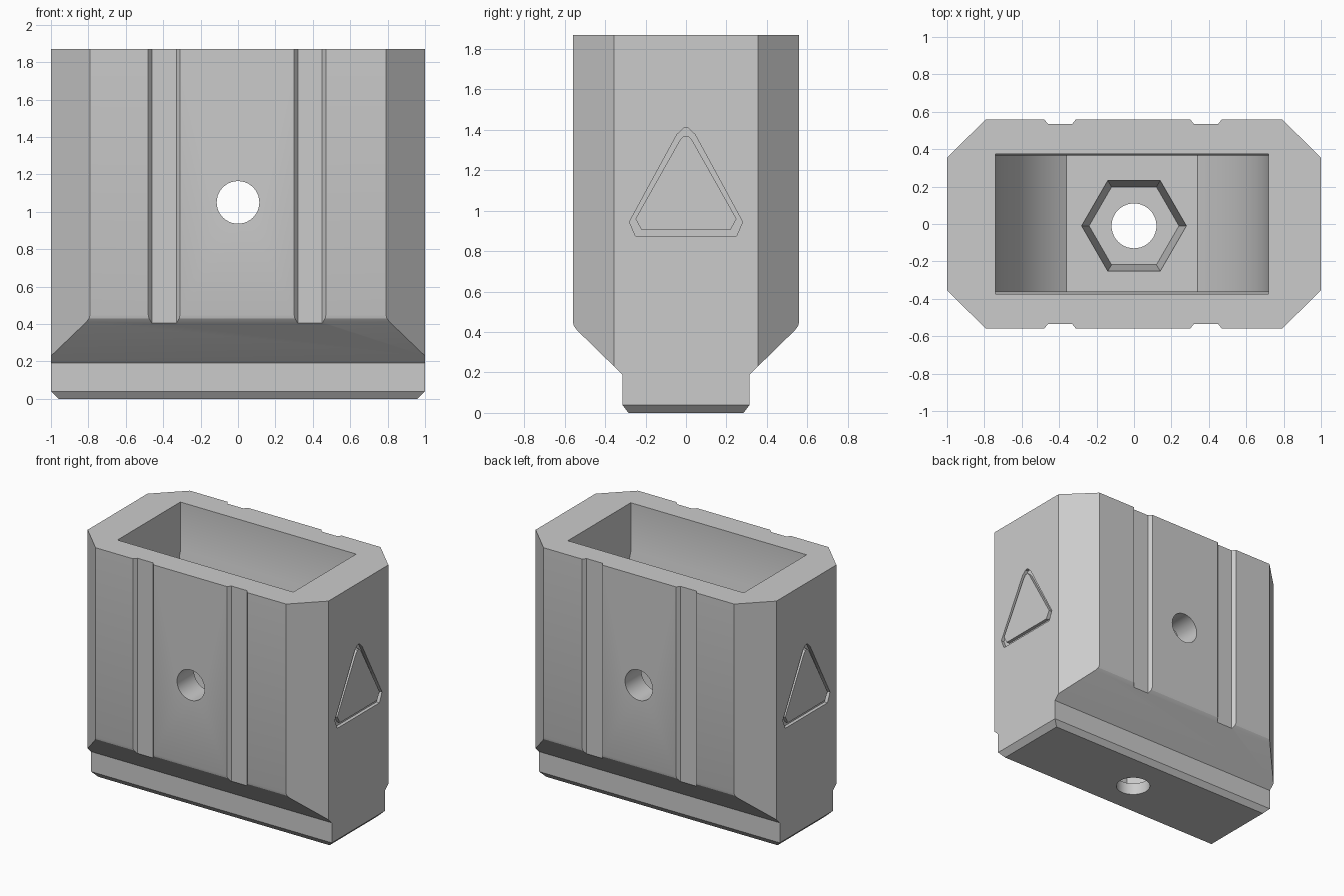
import bpy, bmesh
from math import cos, sin, pi, radians
from mathutils import Vector, Matrix

if "Cube" in bpy.data.objects:
    bpy.data.objects.remove(bpy.data.objects["Cube"])

HEIGHT = 1.87
grey = bpy.data.materials.new("neutral grey")
grey.use_nodes = True
grey.diffuse_color = (0.6, 0.6, 0.6, 1)
grey.node_tree.nodes["Principled BSDF"].inputs["Base Color"].default_value = (0.6, 0.6, 0.6, 1)


def loft(name, rings):
    """Closed solid through a list of rings with equal point counts."""
    bm = bmesh.new()
    loops = [[bm.verts.new(p) for p in ring] for ring in rings]
    n = len(loops[0])
    for a, b in zip(loops, loops[1:]):
        for i in range(n):
            j = (i + 1) % n
            bm.faces.new((a[i], a[j], b[j], b[i]))
    bm.faces.new(loops[0][::-1])
    bm.faces.new(loops[-1])
    bmesh.ops.recalc_face_normals(bm, faces=bm.faces)
    mesh = bpy.data.meshes.new(name)
    bm.to_mesh(mesh)
    bm.free()
    mesh.materials.append(grey)
    ob = bpy.data.objects.new(name, mesh)
    bpy.context.collection.objects.link(ob)
    return ob


def ring_z(pts, z):
    return [(x, y, z) for x, y in pts]


def polygon(n, r):
    return [(r * cos(2 * pi * i / n), r * sin(2 * pi * i / n)) for i in range(n)]


def combine(target, cutter, operation="DIFFERENCE"):
    """Apply a boolean and throw the cutter away."""
    mod = target.modifiers.new("cut", "BOOLEAN")
    mod.operation, mod.solver, mod.object = operation, "EXACT", cutter
    bpy.context.view_layer.objects.active = target
    bpy.ops.object.modifier_apply(modifier=mod.name)
    bpy.data.objects.remove(cutter)


# Body: side profile with a narrow foot, run along x
half = [(0.285, 0), (0.315, 0.04), (0.315, 0.19), (0.54, 0.41),
        (0.555, 0.43), (0.56, 0.45), (0.56, HEIGHT)]
profile = half + [(-y, z) for y, z in reversed(half)]
body = loft("block_body", [[(x, y, z) for y, z in profile] for x in (-1.2, 1.2)])


# Chamfered corners and foot ends
def octagon(x):
    q = [(x, 0.355), (x - 0.21, 0.56 + 0.001)]
    q += [(-a, b) for a, b in reversed(q)]
    return q + [(-a, -b) for a, b in q]


combine(body, loft("corner_cutter", [ring_z(octagon(0.96), 0), ring_z(octagon(1), 0.04),
                                     ring_z(octagon(1), HEIGHT)]), "INTERSECT")

# Vertical grooves on both broad faces
for x in (-0.395, 0.385):
    for s in (-1, 1):
        pts = [(x - 0.1, s * 0.6), (x - 0.09, s * 0.565), (x - 0.08, s * 0.554),
               (x - 0.065, s * 0.535), (x + 0.065, s * 0.535), (x + 0.08, s * 0.554),
               (x + 0.09, s * 0.565), (x + 0.1, s * 0.6)]
        combine(body, loft("groove_cutter", [ring_z(pts, 0.3), ring_z(pts, 2)]))

# Pocket: curved ends running down to a flat floor
FLOOR, START, RUN = 0.42, 1.15, 0.38
sweep = radians(55)
radius = RUN / (1 - cos(sweep))
arc = []
for i in range(17):
    a = sweep * i / 16
    arc.append((0.73 - radius * (1 - cos(a)), START - (START - FLOOR) * sin(a) / sin(sweep)))
side = [(0.73, 2)] + arc
outline = [(x - 0.01, z) for x, z in side] + [(-x - 0.01, z) for x, z in reversed(side)]
combine(body, loft("pocket_cutter", [[(x, y, z) for x, z in outline] for y in (-0.36, 0.365)]))


# Slightly wider pocket mouth
def mouth(y, z):
    return [(-0.74, -y, z), (0.72, -y, z), (0.72, y, z), (-0.74, y, z)]


combine(body, loft("mouth_cutter", [mouth(0.355, 1.45), mouth(0.373, 1.5), mouth(0.373, 2)]))

# Hexagonal nut seat and floor hole
hexa = loft("nut_cutter", [ring_z(polygon(6, 0.24), 0.09), ring_z(polygon(6, 0.28), FLOOR),
                           ring_z(polygon(6, 0.28), FLOOR + 0.05)])
hexa.data.transform(Matrix.Translation((0, -0.01, 0)))
combine(body, hexa)
circle = polygon(40, 0.12)
combine(body, loft("floor_hole_cutter", [ring_z([(x, y - 0.01) for x, y in circle], z)
                                         for z in (-0.1, 0.6)]))

# Cross hole through both broad faces
cross = polygon(40, 0.114)
combine(body, loft("cross_hole_cutter", [[(x, y, z + 1.05) for x, z in cross] for y in (-1, 1)]))


# Triangular channels on the end faces
def triangle(x, grow):
    h = [(0.22 + grow, 0.905 - grow), (0.25 + grow, 0.96 - grow / 2),
         (0.03 + grow / 2, 1.35 + grow * 0.9), (0.012, 1.37 + grow * 1.3)]
    return [(x, y, z) for y, z in h] + [(x, -y, z) for y, z in reversed(h)]


for s in (-1, 1):
    channel = loft("channel_cutter", [triangle(s * x, 0.03) for x in (0.975, 1.1)])
    combine(channel, loft("channel_core", [triangle(s * x, 0) for x in (0.9, 1.2)]))
    combine(body, channel)

# Smooth curves, sharp edges
for ob in bpy.context.selected_objects:
    ob.select_set(False)
body.select_set(True)
bpy.context.view_layer.objects.active = body
bpy.ops.object.shade_smooth_by_angle(angle=radians(20))
